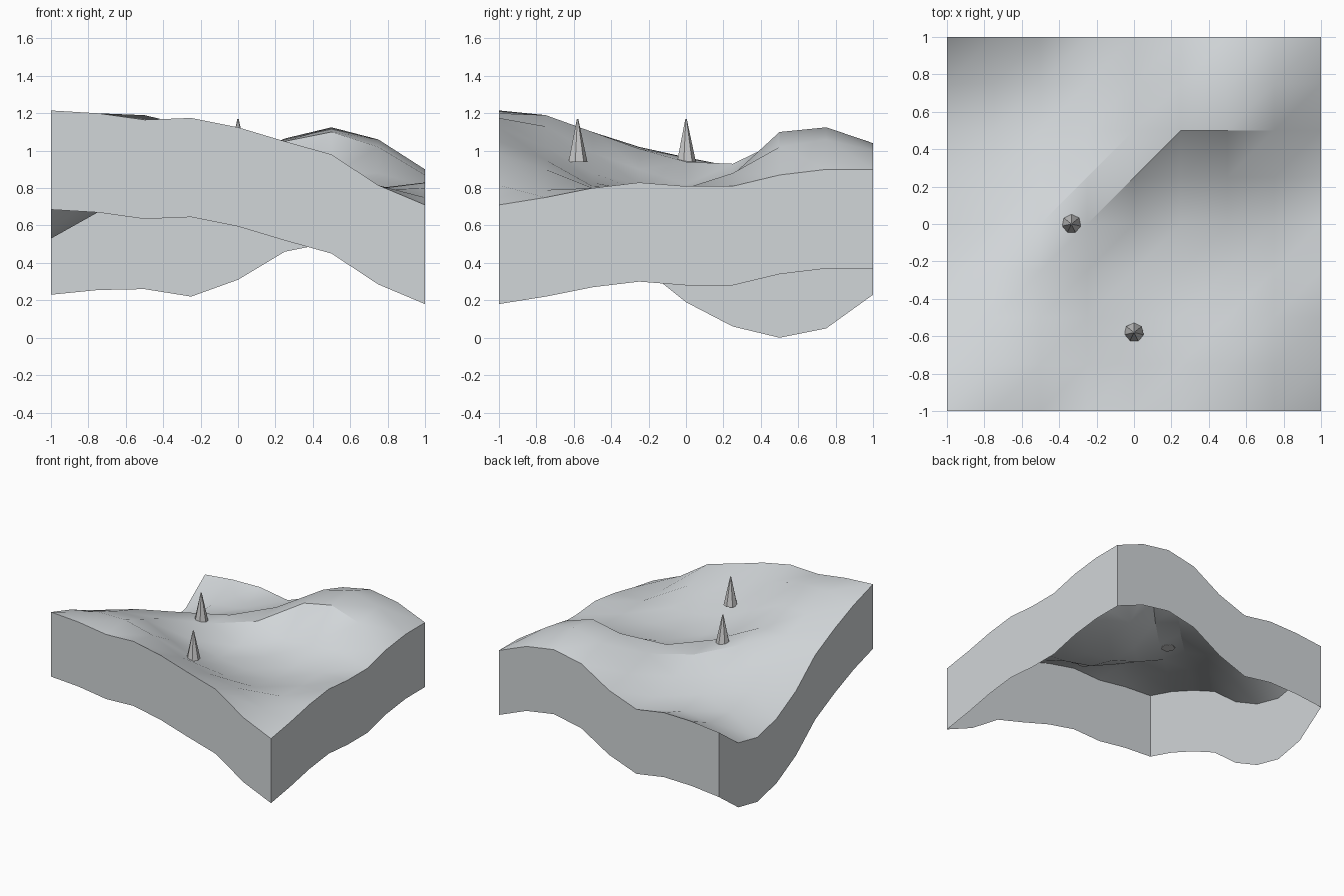
import bpy
import bmesh
import math

cube = bpy.data.objects.get("Cube")
if cube:
    bpy.data.objects.remove(cube, do_unlink=True)


def make_material(name, color):
    material = bpy.data.materials.new(name)
    material.use_nodes = True
    material.diffuse_color = color
    material.node_tree.nodes["Principled BSDF"].inputs["Base Color"].default_value = color
    return material


def make_object(name, bm, material):
    mesh = bpy.data.meshes.new(name)
    bm.to_mesh(mesh)
    bm.free()
    mesh.materials.append(material)
    obj = bpy.data.objects.new(name, mesh)
    bpy.context.collection.objects.link(obj)
    return obj


ground_grey = make_material("cool light grey", (0.64, 0.67, 0.69, 1))
tree_grey = make_material("neutral grey", (0.6, 0.6, 0.6, 1))

# Hill heights in hundredths, one row per step from front to back
HEIGHTS = [
    [121.5, 120, 116.5, 117.5, 112.5, 105, 98, 81.5, 71],
    [114, 119, 119, 113, 102, 95, 90, 79, 75],
    [104, 110, 110, 99, 88, 83, 81, 80, 80],
    [92, 102, 101, 90, 82, 79, 78, 79, 83],
    [72, 88, 96.5, 94, 82, 80, 78, 80, 81],
    [59, 74, 83, 91.5, 93, 84, 87, 88, 81],
    [53, 67, 75, 83, 95, 105, 110, 102, 87],
    [58, 68, 71, 76, 88, 106.5, 112.5, 106, 90],
    [76, 78.5, 79, 75, 84, 99, 104, 100, 90],
]
WALL_DEPTH = 0.53
cells = len(HEIGHTS) - 1
step = 2 / cells


def build_terrain():
    bm = bmesh.new()
    grid = [[bm.verts.new((col * step - 1, row * step - 1, height / 100))
             for col, height in enumerate(line)]
            for row, line in enumerate(HEIGHTS)]

    # Rolling top, each cell split along the same diagonal
    for near, far in zip(grid, grid[1:]):
        for col in range(cells):
            bm.faces.new((near[col], near[col + 1], far[col + 1]))
            bm.faces.new((near[col], far[col + 1], far[col]))

    # Side walls hang from the rim and leave the underside open
    rim = [edge for edge in bm.edges if edge.is_boundary]
    result = bmesh.ops.extrude_edge_only(bm, edges=rim)
    lower = [item for item in result["geom"] if isinstance(item, bmesh.types.BMVert)]
    bmesh.ops.translate(bm, verts=lower, vec=(0, 0, -WALL_DEPTH))
    bmesh.ops.recalc_face_normals(bm, faces=bm.faces[:])
    bm.faces.ensure_lookup_table()
    if bm.faces[0].normal.z < 0:
        bmesh.ops.reverse_faces(bm, faces=bm.faces[:])
    return make_object("terrain", bm, ground_grey)


def build_tree(name, x, y):
    bm = bmesh.new()
    bmesh.ops.create_cone(bm, cap_ends=True, segments=7,
                          radius1=0.053, radius2=0.004, depth=0.23)
    tree = make_object(name, bm, tree_grey)
    tree.location = (x, y, 1.055)


terrain = build_terrain()
bpy.ops.object.select_all(action="DESELECT")
terrain.select_set(True)
bpy.context.view_layer.objects.active = terrain
bpy.ops.object.shade_smooth_by_angle(angle=math.radians(30))

# Two small conical trees
build_tree("left_tree", 0, -0.58)
build_tree("right_tree", -0.335, 0)
